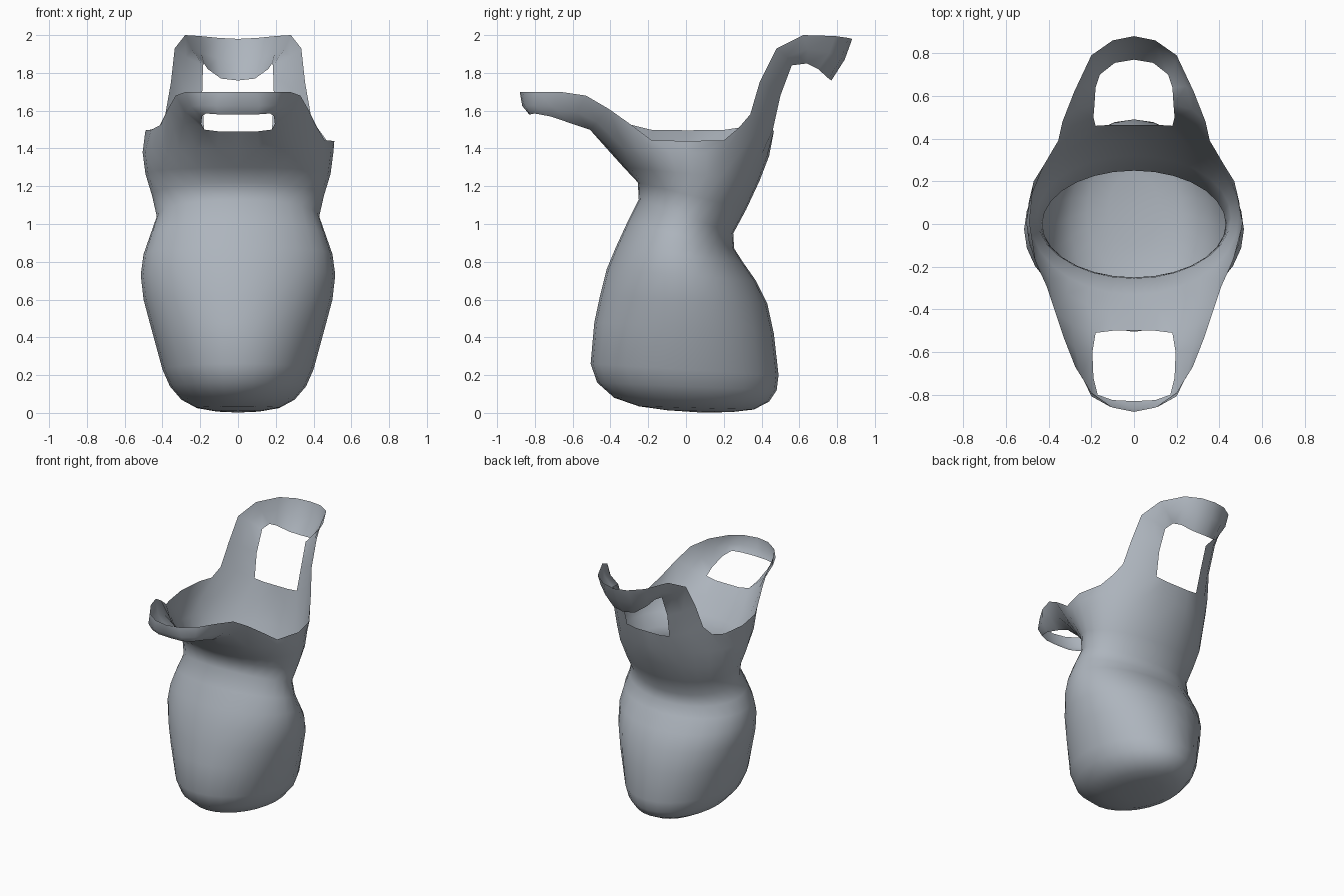
import bpy, bmesh, math
from mathutils import Vector as V

if "Cube" in bpy.data.objects:
    bpy.data.objects.remove(bpy.data.objects["Cube"])

# Body loops: half width, front y, front z, back y, back z
LOOPS = [(.12, -.10, .014, .24, .004), (.22, -.25, .035, .36, .018), (.30, -.38, .08, .44, .06),
         (.36, -.47, .16, .48, .12), (.40, -.505, .26, .49, .20), (.46, -.485, .48, .465, .42),
         (.50, -.455, .62, .43, .58), (.515, -.42, .76, .37, .70), (.50, -.37, .88, .30, .80),
         (.465, -.31, 1.01, .255, .87), (.43, -.25, 1.13, .25, .95), (.455, -.255, 1.22, .32, 1.08),
         (.49, -.33, 1.30, .39, 1.23), (.505, -.42, 1.40, .44, 1.36)]
N = 14  # columns in each half

# Handle bands: (inner edge, outer edge) from the rim to the middle of the grip
FRONT = [((.18, -.51, 1.50), (.37, -.41, 1.61)), ((.195, -.60, 1.53), (.33, -.53, 1.68)),
         ((.19, -.72, 1.57), (.275, -.67, 1.70)), ((.17, -.80, 1.585), (.20, -.79, 1.70)),
         ((.10, -.825, 1.58), (.10, -.86, 1.70)), ((0, -.83, 1.58), (0, -.88, 1.70))]
BACK = [((.18, .46, 1.50), (.385, .34, 1.58)), ((.19, .50, 1.68), (.355, .39, 1.75)),
        ((.185, .56, 1.84), (.335, .48, 1.93)), ((.18, .64, 1.85), (.28, .62, 2.0)),
        ((.16, .70, 1.82), (.20, .79, 1.995)), ((.09, .755, 1.77), (.10, .86, 1.985)),
        ((0, .77, 1.76), (0, .88, 1.98))]


def band(pairs, bulge):
    """Three points across each handle station, the middle one pushed outward."""
    rows = []
    for a, b in pairs:
        a, b = V(a), V(b)
        push = V((bulge.x if a.x > 0 else 0, bulge.y, bulge.z))
        rows.append([a, (a + b) / 2 + push, b])
    return rows


def body_loop(w, yf, zf, yb, zb):
    pts = []
    for j in range(N + 1):
        a = math.pi * j / N
        t = (1 - math.cos(a)) / 2
        x = 0 if j in (0, N) else w * math.sin(a)
        pts.append(V((x, yf + (yb - yf) * t, zf + (zb - zf) * t)))
    return pts


front = band(FRONT, V((.015, -.012, -.015)))
back = band(BACK, V((.015, .015, 0)))


def rim(s):
    """Top edge of the body; the left side stands a little higher."""
    lift = -.028 * s
    side = [(.41, -.29, 1.525), (.46, -.18, 1.47 + lift), (.50 + .01 * s, .01, 1.468 + lift),
            (.47, .20, 1.47 + lift), (.42, .28, 1.51)]
    return ([V((0, -.50, 1.49)), V((.10, -.50, 1.49))] + front[0] + [V(p) for p in side]
            + back[0][::-1] + [V((.10, .465, 1.49)), V((0, .465, 1.49))])


bm = bmesh.new()


def grid(rows, s):
    vs = [[bm.verts.new((p.x * s, p.y, p.z)) for p in r] for r in rows]
    for r0, r1 in zip(vs, vs[1:]):
        for j in range(len(r0) - 1):
            bm.faces.new((r0[j], r0[j + 1], r1[j + 1], r1[j]))
    return vs


for s in (1, -1):
    # hollow body with rounded base
    vs = grid([body_loop(*l) for l in LOOPS] + [rim(s)], s)
    c = bm.verts.new((0, .08, .002))
    for j in range(N):
        bm.faces.new((c, vs[0][j], vs[0][j + 1]))
    # two loop handles grown out of the rim
    grid(front, s)
    grid(back, s)

bmesh.ops.remove_doubles(bm, verts=bm.verts, dist=.0005)
bmesh.ops.recalc_face_normals(bm, faces=bm.faces)
lowest = min(bm.faces, key=lambda f: f.calc_center_median().z)
if lowest.normal.z > 0:
    bmesh.ops.reverse_faces(bm, faces=bm.faces)

mesh = bpy.data.meshes.new("two_handled_vessel")
bm.to_mesh(mesh)
bm.free()
for p in mesh.polygons:
    p.use_smooth = True
obj = bpy.data.objects.new("two_handled_vessel", mesh)
bpy.context.collection.objects.link(obj)

mat = bpy.data.materials.new("blue_grey")
mat.diffuse_color = (.42, .46, .51, 1)
mat.use_nodes = True
mat.node_tree.nodes["Principled BSDF"].inputs["Base Color"].default_value = mat.diffuse_color
mesh.materials.append(mat)
